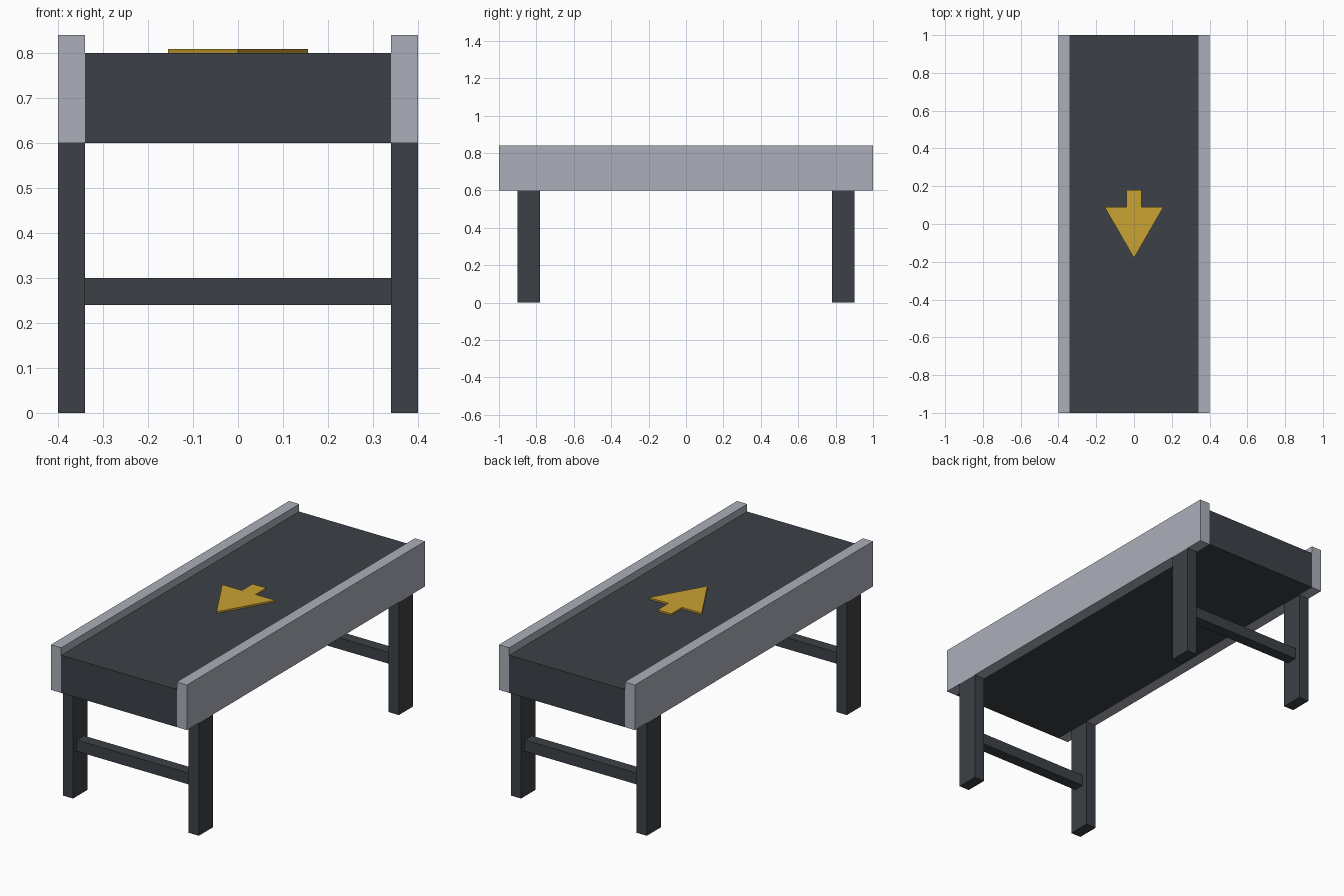
import bpy
import bmesh

if "Cube" in bpy.data.objects:
    bpy.data.objects.remove(bpy.data.objects["Cube"])


def material(name, rgb):
    m = bpy.data.materials.new(name)
    m.diffuse_color = (*rgb, 1)
    m.use_nodes = True
    m.node_tree.nodes["Principled BSDF"].inputs["Base Color"].default_value = m.diffuse_color
    return m


dark = material("charcoal", (0.045, 0.052, 0.061))
steel = material("light_grey", (0.413, 0.43, 0.49))
gold = material("gold", (0.58, 0.36, 0.032))


def prism(name, outline, z0, z1, mat):
    """Extrude a flat xy outline from z0 up to z1."""
    bm = bmesh.new()
    base = bm.faces.new([bm.verts.new((x, y, z0)) for x, y in outline])
    top = bmesh.ops.extrude_face_region(bm, geom=[base])["geom"]
    verts = [v for v in top if isinstance(v, bmesh.types.BMVert)]
    bmesh.ops.translate(bm, verts=verts, vec=(0, 0, z1 - z0))
    bmesh.ops.recalc_face_normals(bm, faces=bm.faces)
    mesh = bpy.data.meshes.new(name)
    bm.to_mesh(mesh)
    bm.free()
    mesh.materials.append(mat)
    obj = bpy.data.objects.new(name, mesh)
    bpy.context.collection.objects.link(obj)
    return obj


def box(name, cx, cy, sx, sy, z0, z1, mat):
    x, y = sx / 2, sy / 2
    outline = [(cx - x, cy - y), (cx + x, cy - y), (cx + x, cy + y), (cx - x, cy + y)]
    return prism(name, outline, z0, z1, mat)


# Belt bed between the side rails
box("belt", 0, 0, 0.68, 2.0, 0.6, 0.8, dark)

# Side rails and legs
for sx, side in ((-1, "left"), (1, "right")):
    box(f"{side}_rail", sx * 0.37, 0, 0.06, 2.0, 0.6, 0.84, steel)
    for sy, end in ((-1, "front"), (1, "back")):
        box(f"{end}_{side}_leg", sx * 0.37, sy * 0.84, 0.06, 0.12, 0, 0.6, dark)

# Crossbars joining each pair of legs
for sy, end in ((-1, "front"), (1, "back")):
    box(f"{end}_crossbar", 0, sy * 0.84, 0.68, 0.06, 0.24, 0.3, dark)

# Direction arrow plate lying on the belt
arrow = [(0, -0.18), (0.156, 0.09), (0.04, 0.09), (0.04, 0.18),
         (-0.04, 0.18), (-0.04, 0.09), (-0.156, 0.09)]
prism("direction_arrow", arrow, 0.8, 0.809, gold)
